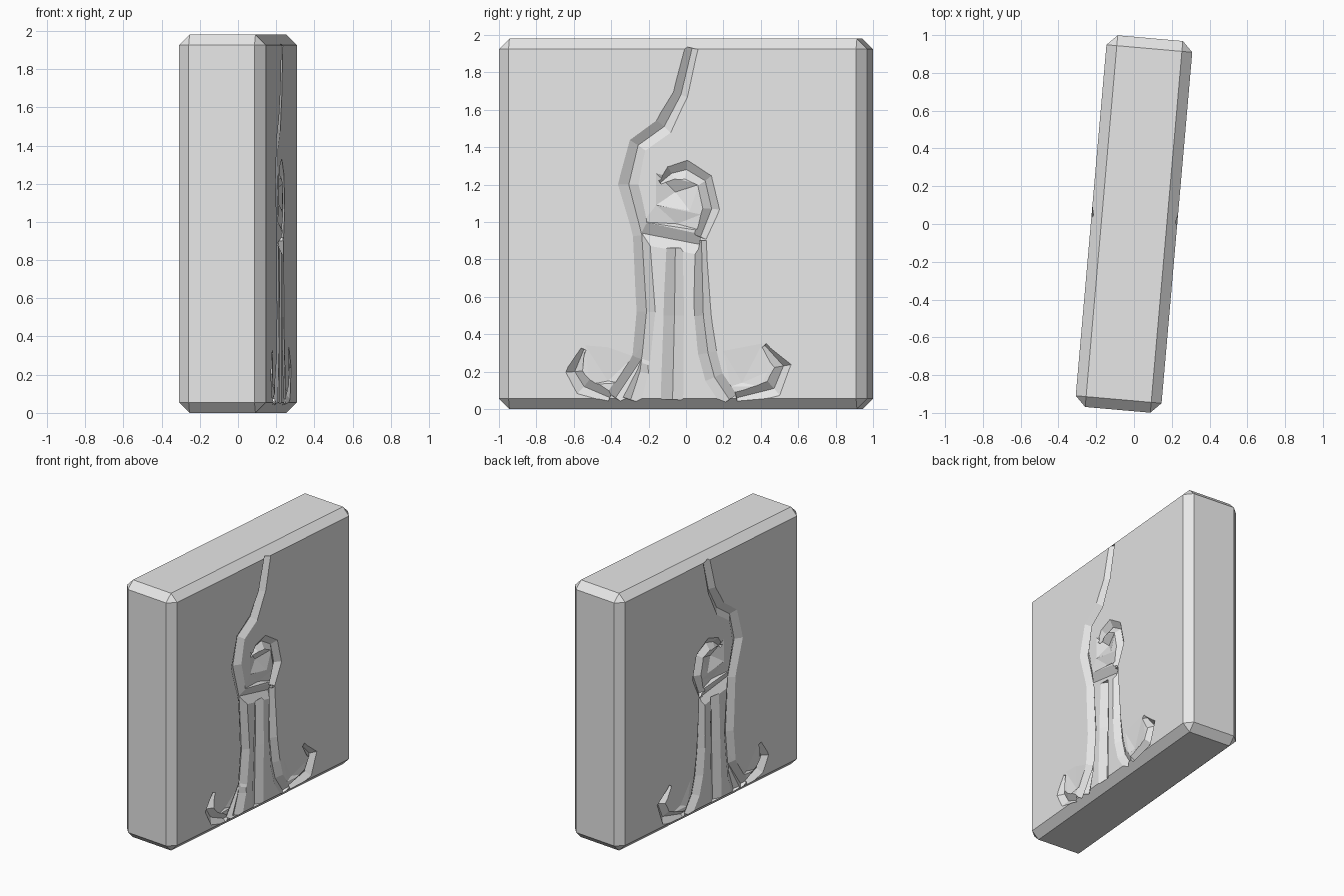
import bpy, bmesh, math
from mathutils import Vector

default_cube = bpy.data.objects.get("Cube")
if default_cube:
    bpy.data.objects.remove(default_cube, do_unlink=True)

# Slab proportions
THICK, LENGTH, HEIGHT, CHAMFER = 0.456, 1.975, 1.98, 0.055
FACE = THICK / 2
LIFT = 0.01          # cutters stand this far proud of the face
SHIFT = 0.02         # offset of the carving along the slab

stone = bpy.data.materials.new("plain grey stone")
stone.use_nodes = True
grey = (0.8, 0.8, 0.8, 1)
stone.diffuse_color = grey
stone.node_tree.nodes["Principled BSDF"].inputs["Base Color"].default_value = grey


def finish(bm, name):
    bmesh.ops.recalc_face_normals(bm, faces=bm.faces)
    mesh = bpy.data.meshes.new(name)
    bm.to_mesh(mesh)
    bm.free()
    mesh.materials.append(stone)
    obj = bpy.data.objects.new(name, mesh)
    bpy.context.collection.objects.link(obj)
    return obj


def groove(name, path, side, depth=0.033):
    """V-shaped cutter following (y, z, width) points on one broad face."""
    bm = bmesh.new()
    points = [Vector((y + SHIFT, z)) for y, z, width in path]
    rings = []
    for i, p in enumerate(points):
        before = (p - points[i - 1]).normalized() if i else None
        after = (points[i + 1] - p).normalized() if i + 1 < len(points) else None
        along = ((before or after) + (after or before)).normalized()
        across = Vector((-along.y, along.x))
        reach = path[i][2] / 2 * (depth + LIFT) / depth
        corners = [(p + across * reach, LIFT), (p, -depth), (p - across * reach, LIFT)]
        rings.append([bm.verts.new((side * (FACE + h), q.x, q.y)) for q, h in corners])
    for a, b in zip(rings, rings[1:]):
        for j in range(3):
            k = (j + 1) % 3
            bm.faces.new((a[j], a[k], b[k], b[j]))
    bm.faces.new(rings[0])
    bm.faces.new(rings[-1])
    return finish(bm, name)


def pit(name, outline, apex, side, depth):
    """Pyramid cutter: an outline on the face sinking to a single point."""
    bm = bmesh.new()
    centre = Vector(apex)
    grow = (depth + LIFT) / depth
    rim = []
    for point in outline:
        q = centre + (Vector(point) - centre) * grow
        rim.append(bm.verts.new((side * (FACE + LIFT), q.x + SHIFT, q.y)))
    tip = bm.verts.new((side * (FACE - depth), centre.x + SHIFT, centre.y))
    bm.faces.new(rim)
    for a, b in zip(rim, rim[1:] + rim[:1]):
        bm.faces.new((a, b, tip))
    return finish(bm, name)


# Carved lines: y, z and width
GROOVES = {
    "trunk_line": [(0.03, 1.93, .07), (-.03, 1.68, .08), (-.12, 1.51, .1),
                   (-.26, 1.41, .1), (-.31, 1.2, .11), (-.24, .93, .09),
                   (-.215, .52, .1), (-.24, .27, .1), (-.38, .06, .1)],
    "left_leg_line": [(-.23, .36, .05), (-.25, .2, .1), (-.3, .05, .12)],
    "centre_line": [(-.06, .86, .09), (-.065, .5, .11), (-.075, .05, .12)],
    "right_leg_line": [(.08, .9, .06), (.09, .5, .09), (.115, .3, .1),
                       (.15, .17, .1), (.23, .05, .1)],
    "left_curl": [(-.55, .32, .03), (-.6, .2, .09), (-.55, .12, .1), (-.41, .06, .06)],
    "right_curl": [(.42, .34, .03), (.52, .23, .09), (.47, .11, .1), (.27, .06, .06)],
    "waist_line": [(-.24, .94, .12), (.07, .88, .11)],
    "head_arch": [(-.14, 1.21, .03), (-.08, 1.26, .08), (0, 1.28, .1),
                  (.1, 1.22, .09), (.135, 1.07, .09), (.075, .92, .07)],
}

# Sunken facets: outline, deepest point, depth
PITS = {
    "left_hollow": ([(-.54, .34), (-.42, .33), (-.28, .28), (-.36, .14), (-.52, .13)],
                    (-.42, .15), .012),
    "right_hollow": ([(.2, .31), (.41, .35), (.44, .2), (.4, .12), (.24, .12)],
                     (.3, .14), .012),
    "head_hollow": ([(-.16, 1.26), (.07, 1.2), (.02, 1.06), (-.16, 1.09)],
                    (-.06, 1.16), .04),
    "throat_hollow": ([(-.16, 1.09), (.08, 1.04), (.1, .95), (-.23, 1)],
                      (-.05, .99), .02),
}

# Chamfered slab
bm = bmesh.new()
bmesh.ops.create_cube(bm, size=1)
bmesh.ops.scale(bm, vec=(THICK, LENGTH, HEIGHT), verts=bm.verts)
bmesh.ops.translate(bm, vec=(0, 0, HEIGHT / 2), verts=bm.verts)
bmesh.ops.bevel(bm, geom=list(bm.edges), offset=CHAMFER, segments=1,
                affect='EDGES', profile=0.5)
slab = finish(bm, "carved_slab")

# The same carving on both broad faces
cutters = []
for side in (1, -1):
    for name, path in GROOVES.items():
        cutters.append(groove(name, path, side))
    for name, (outline, apex, depth) in PITS.items():
        cutters.append(pit(name, outline, apex, side, depth))
for cutter in cutters:
    cutter.hide_render = True
    cut = slab.modifiers.new(cutter.name, 'BOOLEAN')
    cut.operation = 'DIFFERENCE'
    cut.solver = 'EXACT'
    cut.use_self = True
    cut.object = cutter

# Bake the cuts, drop the cutters and turn the slab slightly
bpy.context.view_layer.update()
graph = bpy.context.evaluated_depsgraph_get()
carved = bpy.data.meshes.new_from_object(slab.evaluated_get(graph))
slab.modifiers.clear()
slab.data = carved
for cutter in cutters:
    bpy.data.objects.remove(cutter, do_unlink=True)
slab.rotation_euler.z = math.radians(-5)
